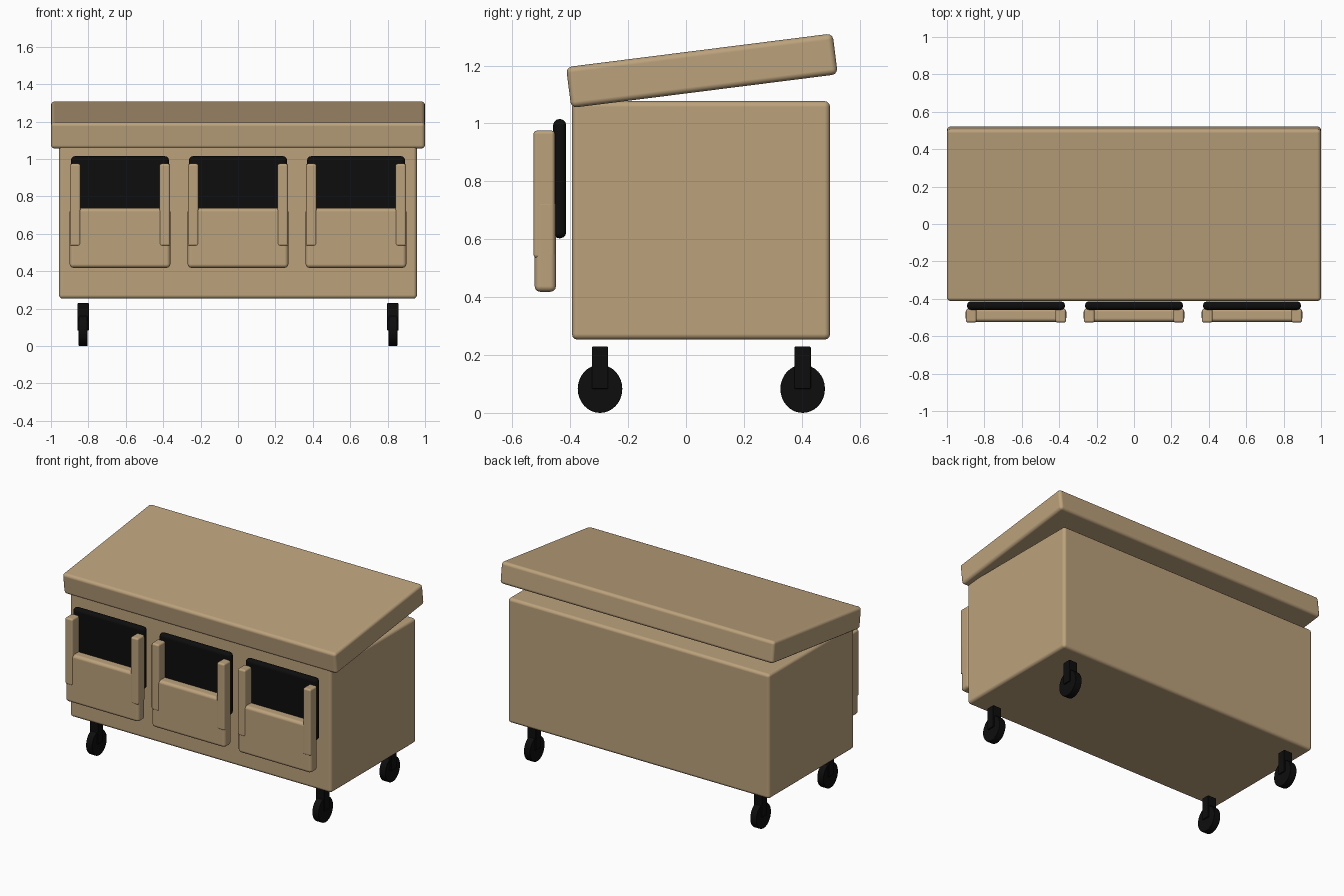
import bpy
from math import radians

cube = bpy.data.objects.get("Cube")
if cube:
    bpy.data.objects.remove(cube, do_unlink=True)


def material(name, rgb):
    m = bpy.data.materials.new(name)
    m.use_nodes = True
    m.diffuse_color = (*rgb, 1)
    m.node_tree.nodes["Principled BSDF"].inputs["Base Color"].default_value = (*rgb, 1)
    return m


TAN = material("tan", (0.50, 0.36, 0.20))
BLACK = material("black", (0.004, 0.004, 0.004))


def finish(obj, name, mat, bevel, segments=3):
    obj.name = name
    obj.data.materials.append(mat)
    bpy.ops.object.transform_apply(location=False, rotation=False, scale=True)
    bpy.ops.object.shade_smooth_by_angle(angle=radians(35))
    mod = obj.modifiers.new("Bevel", "BEVEL")
    mod.width = bevel
    mod.segments = segments
    mod.limit_method = "ANGLE"
    mod.harden_normals = True
    return obj


def box(name, xs, ys, zs, mat, bevel=0.02):
    spans = (xs, ys, zs)
    bpy.ops.mesh.primitive_cube_add(size=1, location=[sum(s) / 2 for s in spans])
    obj = bpy.context.object
    obj.scale = [s[1] - s[0] for s in spans]
    return finish(obj, name, mat, bevel)


# Chest body and propped-open lid
box("body", (-0.957, 0.957), (-0.394, 0.498), (0.253, 1.077), TAN)
lid = box("lid", (-1, 1), (-0.409, 0.519), (1.111, 1.253), TAN)
lid.rotation_euler.x = radians(7.2)

# Three front pockets: dark backing, front panel and two upright side arms
for i, x in enumerate((-0.631, 0, 0.631), 1):
    box(f"pocket_back_{i}", (x - 0.262, x + 0.262), (-0.459, -0.414), (0.603, 1.015), BLACK, 0.021)
    box(f"pocket_front_{i}", (x - 0.269, x + 0.269), (-0.523, -0.449), (0.418, 0.738), TAN)
    for side, s in (("right", -1), ("left", 1)):
        xs = sorted((x + s * 0.211, x + s * 0.268))
        box(f"pocket_arm_{side}_{i}", xs, (-0.527, -0.453), (0.535, 0.975), TAN, 0.012)

# Four casters, each a wheel with an upright stem
for side, x in (("right", -0.828), ("left", 0.828)):
    for end, y in (("front", -0.297), ("back", 0.403)):
        box(f"caster_stem_{end}_{side}", (x - 0.031, x + 0.031),
            (y - 0.028, y + 0.028), (0.083, 0.229), BLACK, 0.004)
        bpy.ops.mesh.primitive_cylinder_add(vertices=32, radius=1, depth=1,
                                            location=(x, y, 0.083), rotation=(0, radians(90), 0))
        wheel = bpy.context.object
        wheel.scale = (0.083, 0.077, 0.047)
        finish(wheel, f"caster_wheel_{end}_{side}", BLACK, 0.004, 2)
